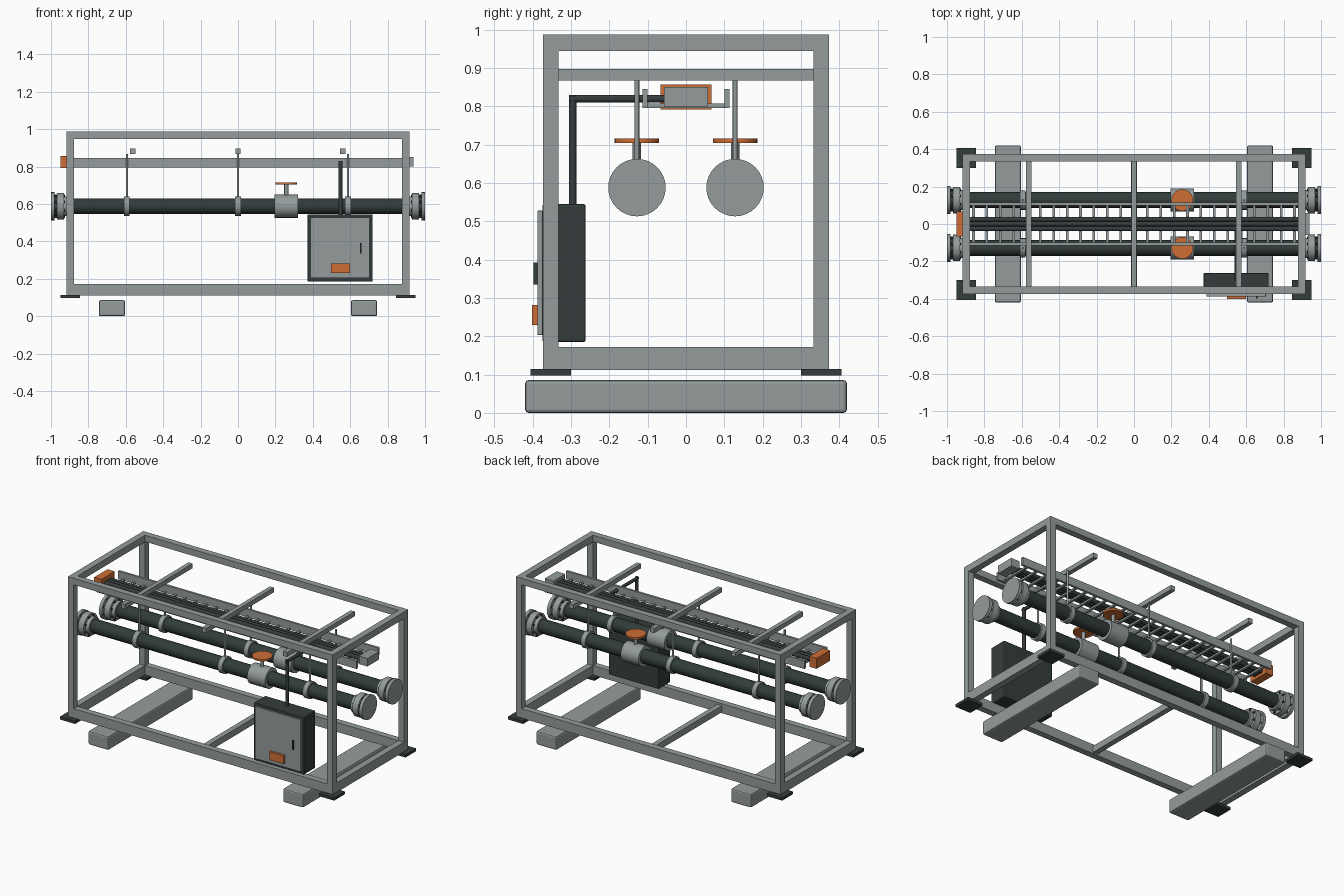
import bpy
import math
from mathutils import Vector

if "Cube" in bpy.data.objects:
    bpy.data.objects.remove(bpy.data.objects["Cube"])


def material(name, rgb):
    m = bpy.data.materials.new(name)
    m.use_nodes = True
    m.diffuse_color = (*rgb, 1)
    m.node_tree.nodes["Principled BSDF"].inputs["Base Color"].default_value = (*rgb, 1)
    return m


GREY = material("painted grey steel", (0.30, 0.335, 0.335))
DARK = material("dark charcoal", (0.036, 0.046, 0.046))
PIPE = material("dark green pipe", (0.03, 0.046, 0.043))
ORANGE = material("safety orange", (0.61, 0.155, 0.035))


def finish(name, mat, bevel=0):
    ob = bpy.context.object
    ob.name = name
    ob.data.materials.append(mat)
    if bevel:
        mod = ob.modifiers.new("Bevel", "BEVEL")
        mod.width = bevel
        mod.segments = 2
    return ob


def box(name, lo, hi, mat, bevel=0):
    """Box between two corners."""
    lo, hi = Vector(lo), Vector(hi)
    bpy.ops.mesh.primitive_cube_add(size=1, location=(lo + hi) / 2)
    bpy.context.object.scale = hi - lo
    bpy.ops.object.transform_apply(location=False, rotation=False, scale=True)
    return finish(name, mat, bevel)


def rod(name, a, b, radius, mat, sides=24):
    """Cylinder from point a to point b."""
    a, b = Vector(a), Vector(b)
    bpy.ops.mesh.primitive_cylinder_add(vertices=sides, radius=radius, depth=(b - a).length,
                                        location=(a + b) / 2)
    ob = bpy.context.object
    ob.rotation_euler = (b - a).to_track_quat("Z", "Y").to_euler()
    bpy.ops.object.shade_smooth_by_angle(angle=math.radians(40))
    return finish(name, mat)


# Outer frame
PX, PY, T = 0.897, 0.353, 0.02
BOTTOM, TOP = 0.112, 0.987
for sx in (-1, 1):
    x = sx * PX
    for sy in (-1, 1):
        y = sy * PY
        box("corner_post", (x - T, y - T, BOTTOM), (x + T, y + T, TOP), GREY)
        box("foot_pad", (x - 0.053, y - 0.053, 0.097), (x + 0.053, y + 0.053, 0.114), DARK)
    for name, z0, z1 in (("top", 0.945, TOP), ("bottom", BOTTOM, 0.172)):
        box(name + "_end_rail", (x - T, -PY, z0), (x + T, PY, z1), GREY)
for sy in (-1, 1):
    y = sy * PY
    for name, z0, z1 in (("top", 0.947, TOP), ("bottom", BOTTOM, 0.171)):
        box(name + "_side_rail", (-PX, y - T, z0), (PX, y + T, z1), GREY)
box("bottom_cross_beam", (-0.017, -0.335, 0.12), (0.017, 0.335, 0.16), GREY)

# Ground skids
for sx in (-1, 1):
    box("skid", (sx * 0.674 - 0.07, -0.42, 0), (sx * 0.674 + 0.07, 0.42, 0.086), GREY, 0.009)

# Upper hanger bars
for x in (-0.563, 0, 0.56):
    box("hanger_bar", (x - 0.014, -0.335, 0.868), (x + 0.014, 0.335, 0.897), GREY)

# Pipes with flanges, clamps, hangers and valves
PZ = 0.588
for y in (-0.128, 0.128):
    rod("pipe", (-0.93, y, PZ), (0.93, y, PZ), 0.042, PIPE, 32)
    for s in (-1, 1):
        rod("flange_neck", (s * 0.905, y, PZ), (s * 0.932, y, PZ), 0.053, GREY)
        rod("flange", (s * 0.93, y, PZ), (s * 0.968, y, PZ), 0.071, GREY, 32)
        rod("flange_gasket", (s * 0.968, y, PZ), (s * 0.98, y, PZ), 0.05, DARK)
        rod("blind_cap", (s * 0.98, y, PZ), (s * 1.0, y, PZ), 0.075, GREY, 32)
        for i in range(8):
            a = math.tau * (i + 0.5) / 8
            by, bz = y + 0.06 * math.cos(a), PZ + 0.06 * math.sin(a)
            rod("flange_bolt", (s * 0.924, by, bz), (s * 0.98, by, bz), 0.007, DARK, 6)
    for x in (-0.594, 0, 0.588):
        rod("pipe_clamp", (x - 0.015, y, PZ), (x + 0.015, y, PZ), 0.052, GREY)
        rod("hanger_rod", (x, y, PZ + 0.045), (x, y, 0.868), 0.006, GREY, 12)
    vx = 0.258
    rod("valve_body", (vx - 0.062, y, PZ), (vx + 0.062, y, PZ), 0.062, GREY)
    rod("valve_stem", (vx, y, PZ + 0.05), (vx, y, 0.707), 0.011, GREY, 16)
    rod("valve_handwheel", (vx, y, 0.704), (vx, y, 0.716), 0.058, ORANGE, 32)

# Cable tray
for s in (-1, 1):
    box("tray_side", (-0.9, s * 0.107 - 0.007, 0.796), (0.9, s * 0.107 + 0.007, 0.846), GREY)
for i in range(25):
    x = (i - 12) * 0.0715
    box("tray_rung", (x - 0.007, -0.104, 0.796), (x + 0.007, 0.104, 0.807), GREY)
for y in (-0.025, 0, 0.025):
    rod("tray_cable", (-0.92, y, 0.82), (0.92, y, 0.82), 0.0128, DARK, 16)
box("junction_box", (0.877, -0.058, 0.8), (0.937, 0.058, 0.85), GREY)
box("end_warning_box", (-0.95, -0.066, 0.792), (-0.9, 0.066, 0.857), ORANGE)

# Control cabinet
box("cabinet_body", (0.372, -0.375, 0.185), (0.72, -0.262, 0.545), DARK, 0.005)
box("cabinet_door", (0.387, -0.388, 0.203), (0.705, -0.374, 0.528), GREY, 0.003)
box("door_handle", (0.653, -0.398, 0.335), (0.661, -0.387, 0.392), DARK)
box("door_plate", (0.498, -0.402, 0.23), (0.598, -0.387, 0.282), ORANGE)

# Conduit from cabinet to tray
CX, CY, CZ = 0.548, -0.296, 0.82
rod("conduit_riser", (CX, CY, 0.54), (CX, CY, CZ + 0.01), 0.01, DARK, 16)
rod("conduit_run", (CX, CY - 0.01, CZ), (CX, -0.03, CZ), 0.01, DARK, 16)
